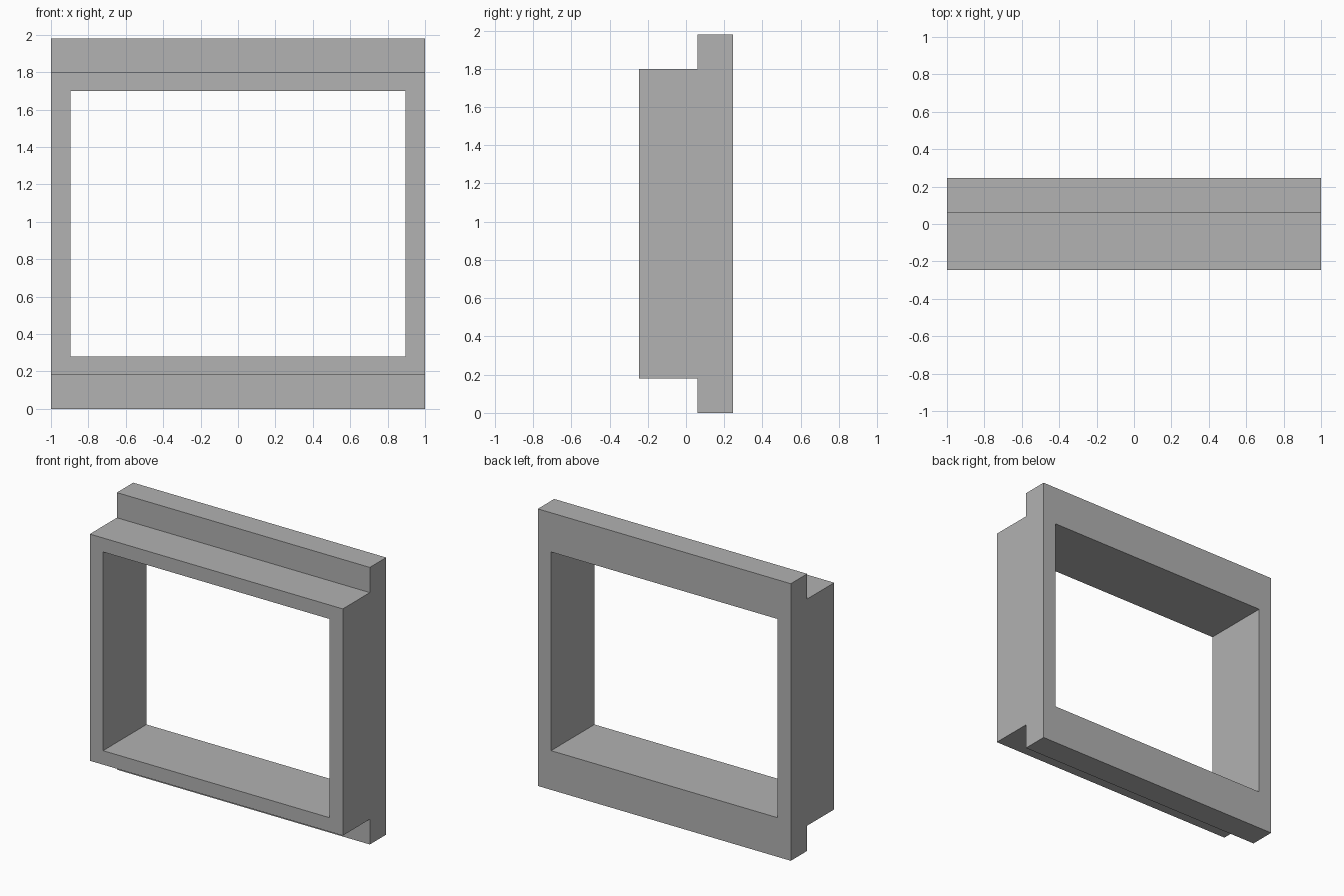
import bpy
import bmesh

# Remove the default cube only
cube = bpy.data.objects.get("Cube")
if cube:
    bpy.data.objects.remove(cube, do_unlink=True)

GREY = (0.445, 0.445, 0.445, 1.0)
grey = bpy.data.materials.new("plain_grey")
grey.use_nodes = True
grey.diffuse_color = GREY
grey.node_tree.nodes["Principled BSDF"].inputs["Base Color"].default_value = GREY


def extrude_profile(name, profile, half_width):
    """Extrude a closed (y, z) profile along x, centred on x = 0."""
    bm = bmesh.new()
    face = bm.faces.new([bm.verts.new((-half_width, y, z)) for y, z in profile])
    result = bmesh.ops.extrude_face_region(bm, geom=[face])
    moved = [v for v in result["geom"] if isinstance(v, bmesh.types.BMVert)]
    bmesh.ops.translate(bm, verts=moved, vec=(2 * half_width, 0, 0))
    bmesh.ops.recalc_face_normals(bm, faces=bm.faces)
    mesh = bpy.data.meshes.new(name)
    bm.to_mesh(mesh)
    bm.free()
    mesh.materials.append(grey)
    obj = bpy.data.objects.new(name, mesh)
    bpy.context.collection.objects.link(obj)
    return obj


# Frame body with a taller back flange
front, step, back = -0.245, 0.06, 0.245
low, high, top = 0.18, 1.80, 1.98
frame = extrude_profile("window_frame", [
    (front, low), (step, low), (step, 0), (back, 0),
    (back, top), (step, top), (step, high), (front, high)], 1.0)

# Rectangular opening cut straight through
cutter = extrude_profile("opening_cutter", [
    (-0.5, 0.28), (0.5, 0.28), (0.5, 1.70), (-0.5, 1.70)], 0.895)
cutter.hide_render = True

cut = frame.modifiers.new("opening", "BOOLEAN")
cut.operation = "DIFFERENCE"
cut.solver = "EXACT"
cut.object = cutter
bpy.context.view_layer.objects.active = frame
frame.select_set(True)
bpy.ops.object.modifier_apply(modifier=cut.name)
bpy.data.objects.remove(cutter, do_unlink=True)
